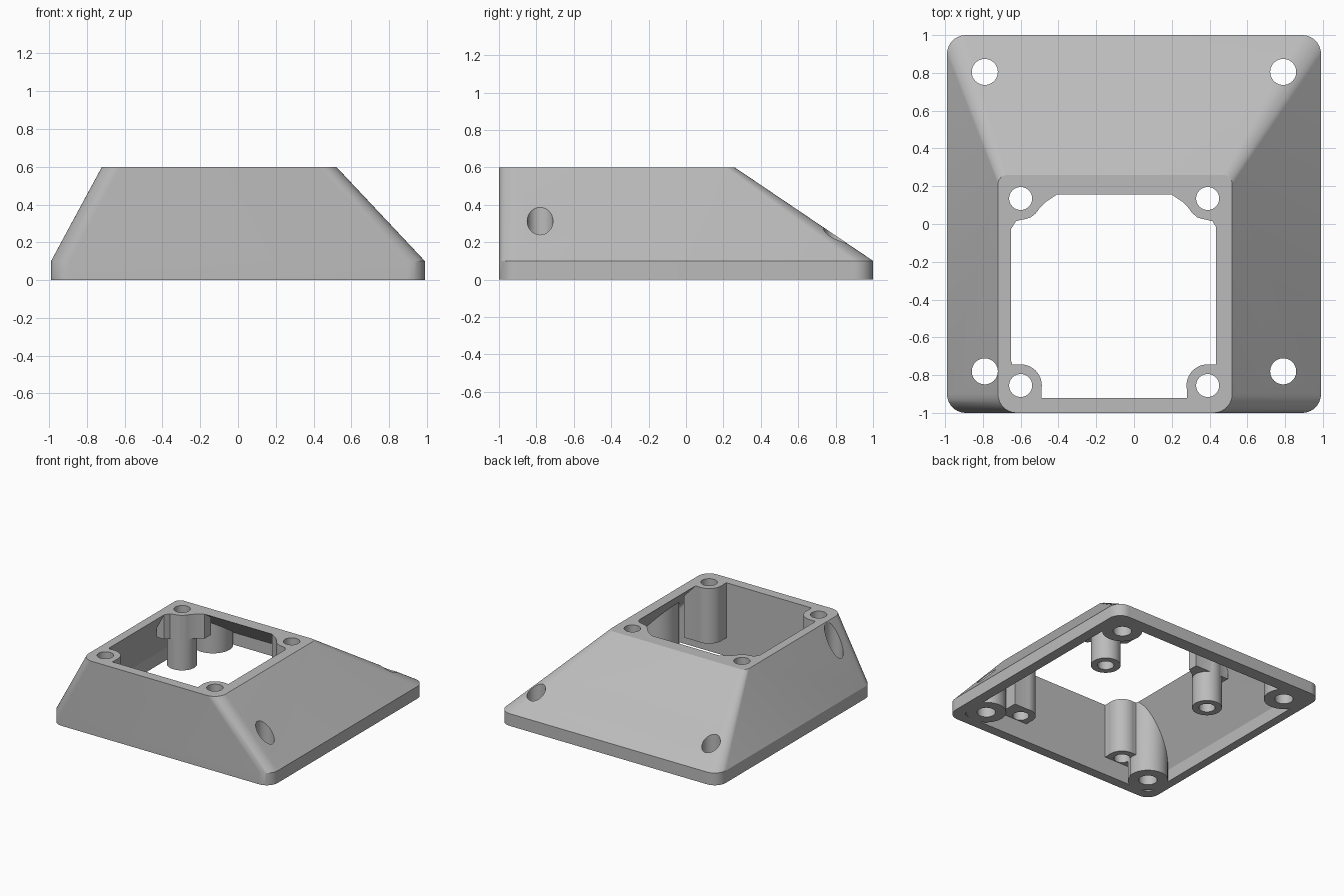
import bpy, bmesh, math

cube = bpy.data.objects.get("Cube")
if cube:
    bpy.data.objects.remove(cube, do_unlink=True)

grey = bpy.data.materials.new("plain_grey")
grey.use_nodes = True
COLOUR = (0.5, 0.5, 0.5, 1)
grey.diffuse_color = COLOUR
grey.node_tree.nodes["Principled BSDF"].inputs["Base Color"].default_value = COLOUR


def rounded_rect(x0, x1, y0, y1, r_front, r_back, steps=10):
    corners = [(x1 - r_back, y1 - r_back, r_back, 0), (x0 + r_back, y1 - r_back, r_back, 90),
               (x0 + r_front, y0 + r_front, r_front, 180), (x1 - r_front, y0 + r_front, r_front, 270)]
    points = []
    for cx, cy, r, start in corners:
        for i in range(steps + 1):
            a = math.radians(start + 90 * i / steps)
            points.append((cx + r * math.cos(a), cy + r * math.sin(a)))
    return points


def loft(name, sections):
    """Closed solid through (outline, height) sections."""
    bm = bmesh.new()
    rings = [[bm.verts.new((x, y, z)) for x, y in outline] for outline, z in sections]
    n = len(rings[0])
    for low, high in zip(rings, rings[1:]):
        for i in range(n):
            j = (i + 1) % n
            bm.faces.new((low[i], low[j], high[j], high[i]))
    bm.faces.new(rings[0][::-1])
    bm.faces.new(rings[-1])
    bmesh.ops.recalc_face_normals(bm, faces=bm.faces)
    mesh = bpy.data.meshes.new(name)
    bm.to_mesh(mesh)
    bm.free()
    mesh.materials.append(grey)
    obj = bpy.data.objects.new(name, mesh)
    bpy.context.collection.objects.link(obj)
    return obj


def cylinder(name, x, y, r, z0, z1, n=40):
    ring = [(x + r * math.cos(math.tau * i / n), y + r * math.sin(math.tau * i / n))
            for i in range(n)]
    return loft(name, [(ring, z0), (ring, z1)])


def subtract(target, cutter):
    cutter.hide_render = True
    mod = target.modifiers.new("cut", "BOOLEAN")
    mod.operation = "DIFFERENCE"
    mod.solver = "EXACT"
    mod.object = cutter
    bpy.context.view_layer.objects.active = target
    bpy.ops.object.modifier_apply(modifier=mod.name)
    bpy.data.objects.remove(cutter, do_unlink=True)


# Outer body: low plinth, then sloped sides up to the offset top
base = rounded_rect(-0.99, 0.99, -1, 1, 0.1, 0.1)
top = rounded_rect(-0.72, 0.52, -1, 0.26, 0.1, 0.05)
housing = loft("housing", [(base, 0), (base, 0.1), (top, 0.6)])

# Hollow interior following the outer slopes, open at both ends
inner_base = rounded_rect(-0.92, 0.905, -0.92, 0.895, 0.05, 0.05)
inner_top = rounded_rect(-0.65, 0.435, -0.92, 0.155, 0.04, 0.04)
cavity = loft("cavity_cutter", [(inner_base, -0.05), (inner_base, 0.1),
                                (inner_top, 0.6), (inner_top, 0.7)])

POSTS = [(x, y) for x in (-0.6, 0.39) for y in (-0.855, 0.135)]
SCREWS = [(x, y) for x in (-0.79, 0.79) for y in (-0.78, 0.805)]
POST_R, POST_LOW = 0.112, 0.15

# Bosses left standing in the hollow around the mounting screws
for x, y in SCREWS:
    subtract(cavity, cylinder("screw_boss", x, y, 0.15, -0.2, 0.9))

# Posts hanging from the top rim, with webs joining them to the walls
for x, y in POSTS:
    subtract(cavity, cylinder("post", x, y, POST_R, POST_LOW, 0.9))
    s = 1 if x < 0 else -1
    if y < 0:
        web = [(x - s * 0.15, y - 0.12), (x + s * 0.11, y - 0.12), (x + s * 0.11, y),
               (x, y + 0.11), (x - s * 0.15, y + 0.11)]
    else:
        web = [(x - s * 0.12, y - 0.16), (x - s * 0.05, y - 0.16), (x - s * 0.025, y - 0.12),
               (x + s * 0.055, y - 0.1), (x + s * 0.13, y - 0.02), (x + s * 0.19, y + 0.02),
               (x + s * 0.19, y + 0.1), (x - s * 0.12, y + 0.1)]
    subtract(cavity, loft("web", [(web, POST_LOW if y < 0 else 0.4), (web, 0.9)]))

subtract(housing, cavity)

# Drilled holes
for points, radius in ((POSTS, 0.061), (SCREWS, 0.069)):
    for x, y in points:
        subtract(housing, cylinder("drill", x, y, radius, -0.1, 0.95))

# Smooth the rounded surfaces, keep the edges crisp
bpy.ops.object.select_all(action="DESELECT")
housing.select_set(True)
bpy.context.view_layer.objects.active = housing
bpy.ops.object.shade_smooth_by_angle(angle=math.radians(25))
